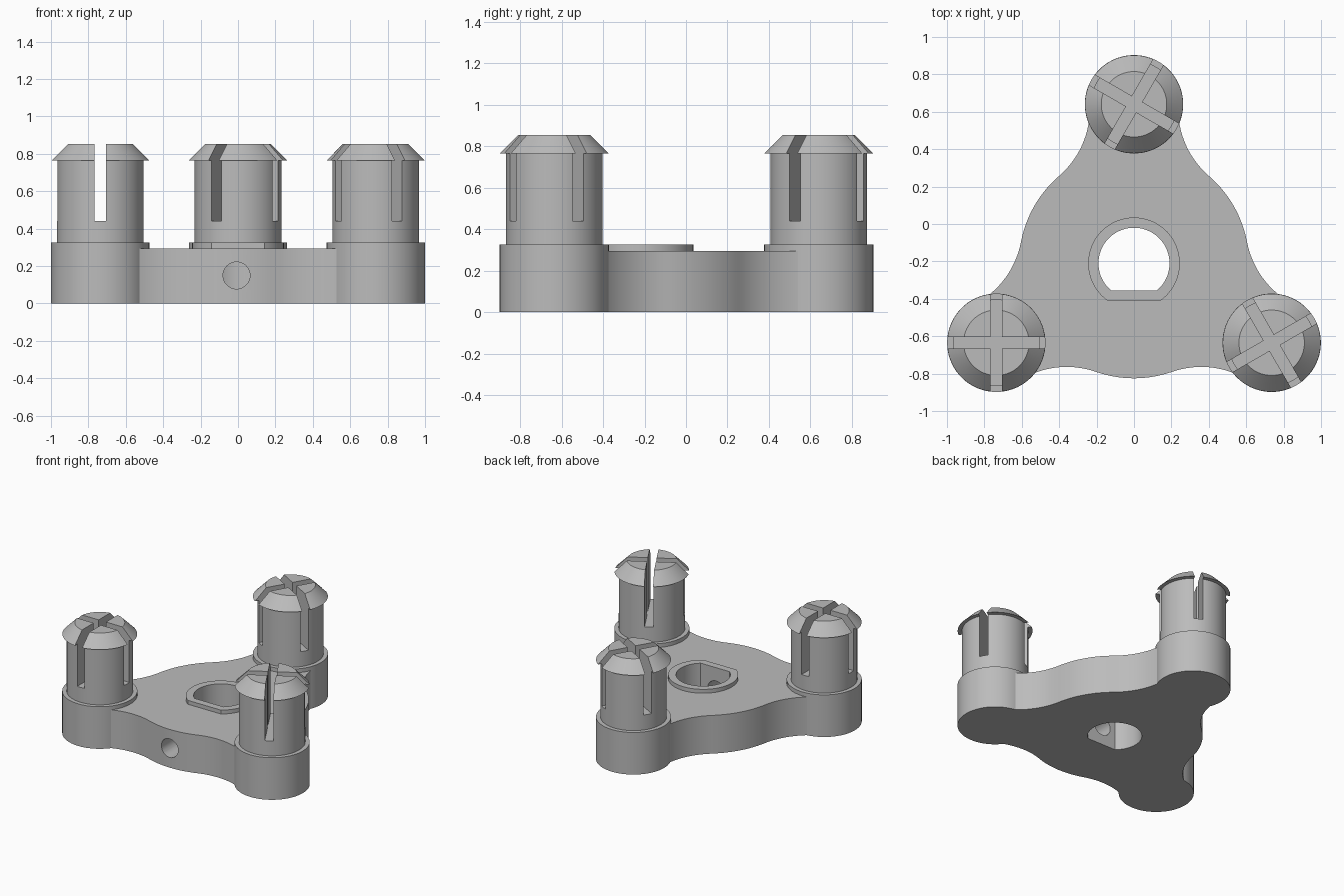
import bpy, bmesh
from math import sin, cos, asin, pi, radians
from mathutils import Matrix, Vector

cube = bpy.data.objects.get("Cube")
if cube:
    bpy.data.objects.remove(cube, do_unlink=True)

HUB = Vector((0, -0.21))      # centre of the three-armed plate
ARM = 0.85                    # hub to post distance

grey = bpy.data.materials.new("plain grey")
grey.use_nodes = True
grey.diffuse_color = (0.5, 0.5, 0.5, 1)
grey.node_tree.nodes["Principled BSDF"].inputs["Base Color"].default_value = (0.5, 0.5, 0.5, 1)


def arc(r, a0, a1, n, c=(0, 0)):
    return [Vector((c[0] + r * cos(a0 + (a1 - a0) * i / n),
                    c[1] + r * sin(a0 + (a1 - a0) * i / n))) for i in range(n + 1)]


def circle(r, c=(0, 0), n=72):
    return arc(r, 0, 2 * pi, n, c)[:-1]


def d_shape(r, flat):
    """Circle with a flat on its front side."""
    a = asin(-flat / r)
    return arc(r, a, pi - a, 56, HUB)


def loft(name, layers, matrix=Matrix()):
    """Closed solid through a stack of (outline, height) layers."""
    bm = bmesh.new()
    rings = [[bm.verts.new((p[0], p[1], z)) for p in pts] for pts, z in layers]
    for lo, hi in zip(rings, rings[1:]):
        for i in range(len(lo)):
            j = (i + 1) % len(lo)
            bm.faces.new((lo[i], lo[j], hi[j], hi[i]))
    bm.faces.new(rings[0][::-1])
    bm.faces.new(rings[-1])
    bmesh.ops.recalc_face_normals(bm, faces=bm.faces)
    bm.transform(matrix)
    me = bpy.data.meshes.new(name)
    bm.to_mesh(me)
    bm.free()
    me.materials.append(grey)
    ob = bpy.data.objects.new(name, me)
    bpy.context.scene.collection.objects.link(ob)
    return ob


def combine(ob, other, operation):
    """Apply a boolean and discard the helper."""
    mod = ob.modifiers.new("boolean", 'BOOLEAN')
    mod.operation, mod.solver, mod.object = operation, 'EXACT', other
    bpy.context.view_layer.update()
    me = bpy.data.meshes.new_from_object(ob.evaluated_get(bpy.context.evaluated_depsgraph_get()))
    ob.modifiers.clear()
    ob.data = me
    bpy.data.objects.remove(other, do_unlink=True)


# Plate outline: hollow, bulge, hollow along each of three sides
side = (arc(0.476, radians(120.3), radians(70.7), 14, (-0.36, -1.03))
        + arc(0.615, radians(-109.3), radians(-70.7), 14)[1:-1]
        + arc(0.476, radians(109.3), radians(59.7), 14, (0.36, -1.03)))
outline = [Matrix.Rotation(k * 2 * pi / 3, 2) @ p + HUB for k in range(3) for p in side]
base = loft("base_plate", [(outline, 0), (outline, 0.295)])

# Post feet and the raised collar
posts = [HUB + Vector((cos(a), sin(a))) * ARM for a in (radians(90), radians(210), radians(330))]
for p in posts:
    foot = circle(0.263, p)
    combine(base, loft("foot", [(foot, 0), (foot, 0.325)]), 'UNION')
collar = d_shape(0.245, 0.2)
combine(base, loft("collar", [(collar, 0.2), (collar, 0.325)]), 'UNION')

# Flatted shaft hole and the cross bore from the front
hole = d_shape(0.19, 0.145)
combine(base, loft("hole_cutter", [(hole, -0.1), (hole, 0.5)]), 'DIFFERENCE')
bore = circle(0.072, n=40)
turn = Matrix.Translation((-0.008, 0, 0.15)) @ Matrix.Rotation(pi / 2, 4, 'X')
combine(base, loft("bore_cutter", [(bore, 0.3), (bore, 1.0)], turn), 'DIFFERENCE')

# Snap pegs: shaft, overhanging tapered head, crossed slots
parts = [base]
for name, p, spin in zip(("back_peg", "right_peg", "left_peg"), posts, (-30, 0, 30)):
    profile = [(0.232, 0.325), (0.232, 0.765), (0.262, 0.765), (0.175, 0.853)]
    peg = loft(name, [(circle(r, p), z) for r, z in profile])
    for quarter in (0, 90):
        slot = [(-0.4, -0.031), (0.4, -0.031), (0.4, 0.031), (-0.4, 0.031)]
        place = Matrix.Translation((p.x, p.y, 0)) @ Matrix.Rotation(radians(spin + quarter), 4, 'Z')
        combine(peg, loft("slot_cutter", [(slot, 0.44), (slot, 1)], place), 'DIFFERENCE')
    parts.append(peg)

# Smooth round walls, crisp edges
bpy.ops.object.select_all(action='DESELECT')
for ob in parts:
    ob.select_set(True)
bpy.context.view_layer.objects.active = base
bpy.ops.object.shade_smooth_by_angle(angle=radians(25))
